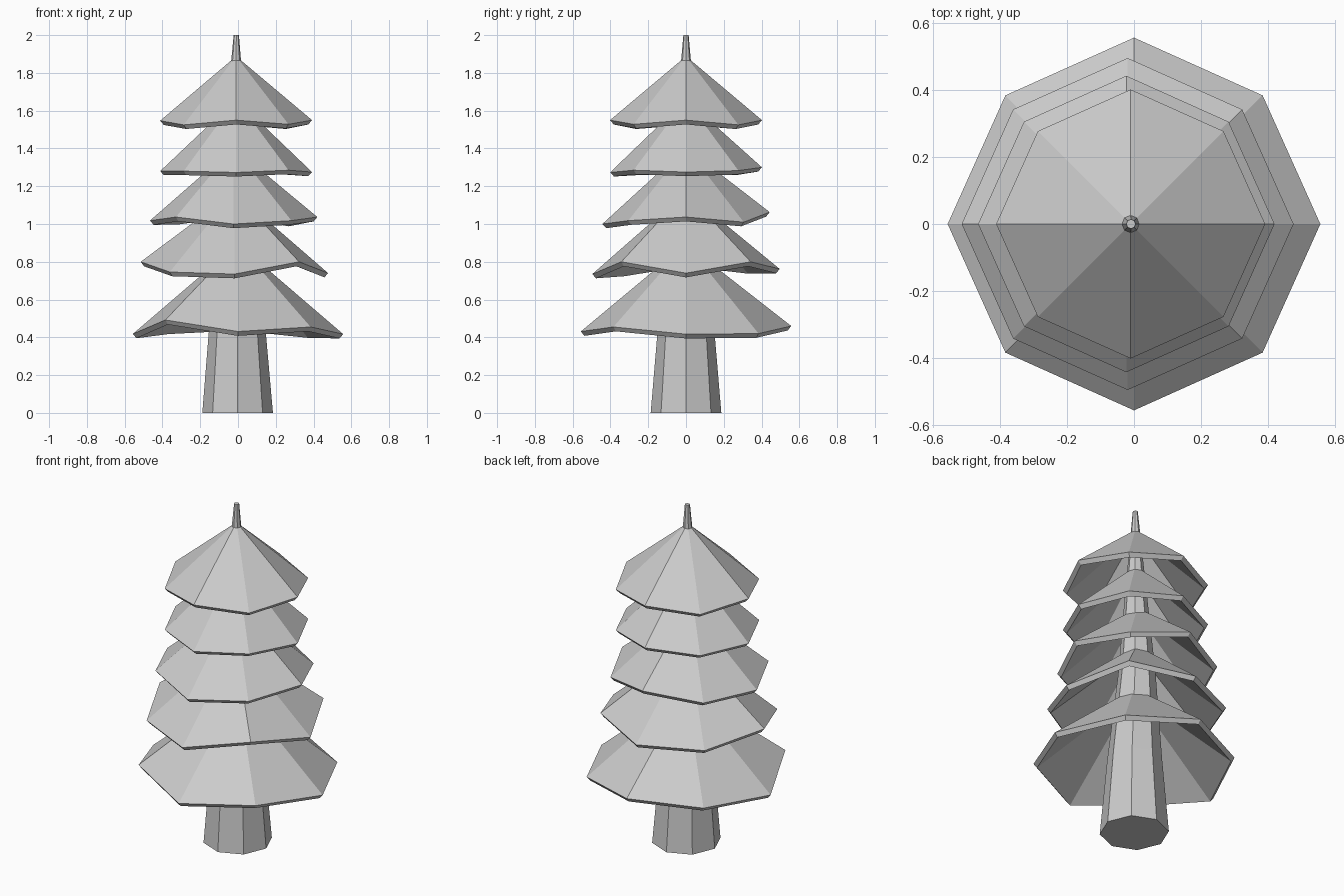
import bpy, bmesh
from math import cos, sin, pi

if "Cube" in bpy.data.objects:
    bpy.data.objects.remove(bpy.data.objects["Cube"])

SIDES = 8


def ring(bm, cx, radii, heights):
    return [bm.verts.new((cx + radii[i] * cos(2 * pi * i / SIDES),
                          radii[i] * sin(2 * pi * i / SIDES), heights[i]))
            for i in range(SIDES)]


def finish(bm, name):
    bmesh.ops.recalc_face_normals(bm, faces=bm.faces[:])
    mesh = bpy.data.meshes.new(name)
    bm.to_mesh(mesh)
    bm.free()
    obj = bpy.data.objects.new(name, mesh)
    bpy.context.collection.objects.link(obj)
    return obj


# Trunk: slightly bent tapering octagonal column, (z, centre x, radius)
bm = bmesh.new()
rings = [ring(bm, cx, [r] * SIDES, [z] * SIDES) for z, cx, r in
         [(0, -0.002, 0.187), (0.45, -0.004, 0.149), (1.0, -0.02, 0.101),
          (1.5, -0.013, 0.058), (2.0, -0.009, 0.014)]]
for lo, hi in zip(rings, rings[1:]):
    for i in range(SIDES):
        j = (i + 1) % SIDES
        bm.faces.new((lo[i], lo[j], hi[j], hi[i]))
bm.faces.new(rings[0][::-1])
bm.faces.new(rings[-1])
finish(bm, "trunk")


# Foliage tier: open eight-sided cone with an uneven hem, thickened inwards
def tier(name, cx, radius, apex, hem):
    bm = bmesh.new()
    radii = [radius * (0.976 if i % 2 else 1) for i in range(SIDES)]
    rim = ring(bm, cx, radii, hem)
    top = bm.verts.new((cx, 0, apex))
    for i in range(SIDES):
        bm.faces.new((rim[i], rim[(i + 1) % SIDES], top))
    # open shell: make the sloping faces point upwards
    bm.normal_update()
    for f in bm.faces:
        if f.normal.z < 0:
            f.normal_flip()
    mesh = bpy.data.meshes.new(name)
    bm.to_mesh(mesh)
    bm.free()
    obj = bpy.data.objects.new(name, mesh)
    bpy.context.collection.objects.link(obj)
    mod = obj.modifiers.new("thickness", 'SOLIDIFY')
    mod.thickness = 0.03
    mod.offset = -1


# Hem heights run anticlockwise from +x
tier("foliage_tier_1", 0, 0.557, 0.895,
     [.417, .42, .46, .44, .418, .492, .431, .455])
tier("foliage_tier_2", -0.019, 0.496, 1.17,
     [.74, .80, .762, .76, .80, .746, .735, .80])
tier("foliage_tier_3", -0.023, 0.443, 1.405,
     [1.037, 1.01, 1.063, 1.02, 1.018, 1.037, 1.0, 1.018])
tier("foliage_tier_4", -0.01, 0.402, 1.66,
     [1.275, 1.283, 1.30, 1.28, 1.28, 1.28, 1.273, 1.285])
tier("foliage_tier_5", -0.01, 0.402, 1.888,
     [1.55, 1.525, 1.55, 1.525, 1.547, 1.525, 1.55, 1.528])
